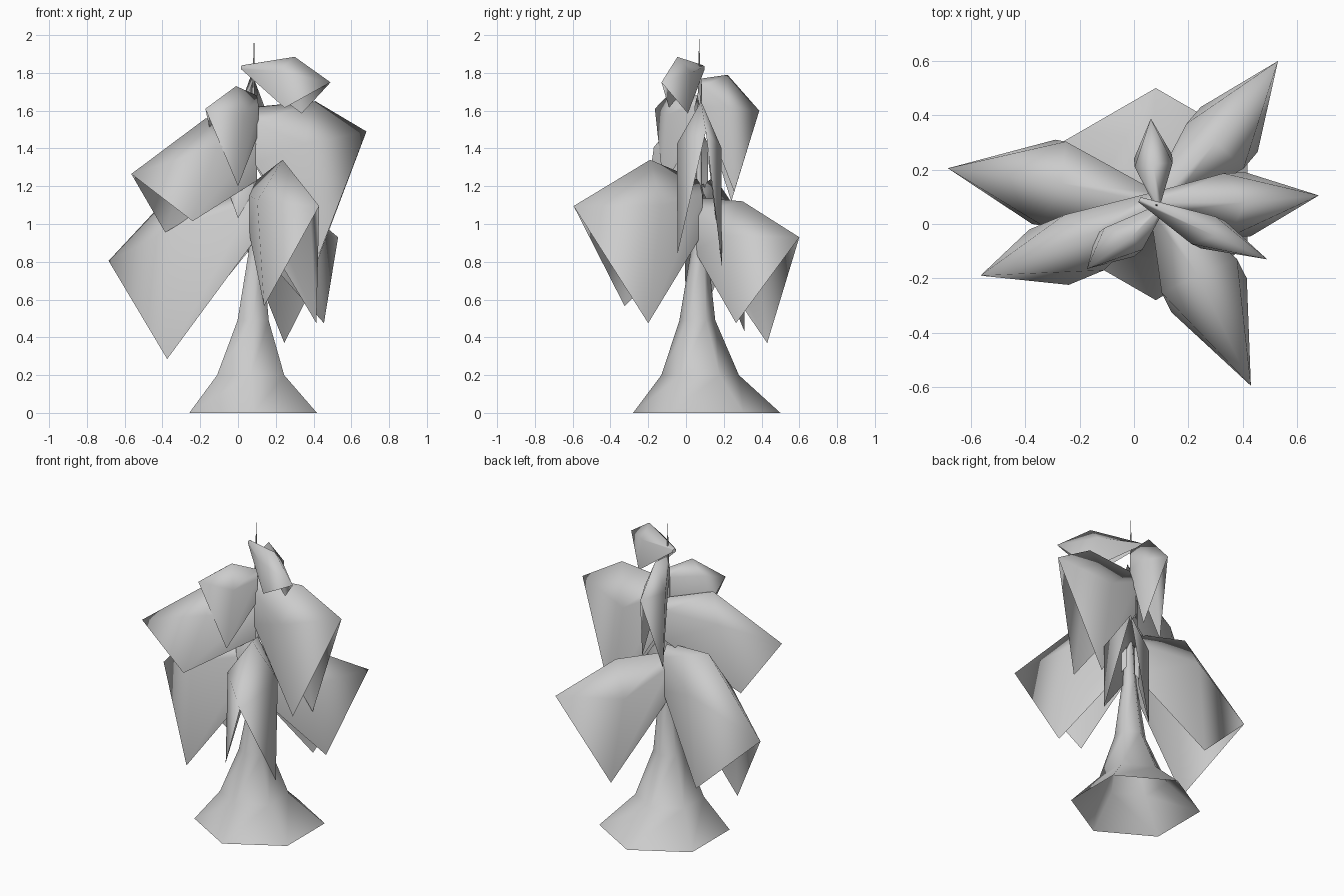
import bpy, bmesh
from math import sin, cos, pi
from mathutils import Vector

cube = bpy.data.objects.get("Cube")
if cube:
    bpy.data.objects.remove(cube, do_unlink=True)

# One plain grey for everything
grey = bpy.data.materials.new("plain_grey")
grey.use_nodes = True
colour = (0.6, 0.6, 0.6, 1)
grey.diffuse_color = colour
grey.node_tree.nodes["Principled BSDF"].inputs["Base Color"].default_value = colour


def finish(name, bm):
    """Turn a bmesh into a smooth shaded object with the grey material."""
    mesh = bpy.data.meshes.new(name)
    for face in bm.faces:
        face.smooth = True
    bm.to_mesh(mesh)
    bm.free()
    mesh.materials.append(grey)
    obj = bpy.data.objects.new(name, mesh)
    bpy.context.collection.objects.link(obj)
    return obj


def trunk(name, profile, sides=6):
    """Flared open trunk: rings of (x, y, z, radius), ending in a spike."""
    bm = bmesh.new()
    rings = []
    for x, y, z, radius in profile:
        angles = [2 * pi * (i + 0.5) / sides for i in range(sides)]
        rings.append([bm.verts.new((x + radius * cos(a), y + radius * sin(a), z))
                      for a in angles])
    for low, high in zip(rings, rings[1:]):
        for i in range(sides):
            j = (i + 1) % sides
            bm.faces.new((low[i], low[j], high[j], high[i]))
    return finish(name, bm)


def leaf(name, top, drop, ridge, tip, *corners, inset=0.08, grip=0.04):
    """Arched drooping leaf: a ridge from stem to tip with two hanging sides,
    whose roots sit on either side of the trunk."""
    bm = bmesh.new()
    top, ridge, tip = Vector(top), Vector(ridge), Vector(tip)
    axis = (tip - top).xy.normalized().to_3d()
    stem, crest, point = (bm.verts.new(p) for p in (top, ridge, tip))
    for corner in map(Vector, corners):
        left = axis.xy.cross((corner - top).xy) > 0
        across = Vector((-axis.y, axis.x, 0)) * (grip if left else -grip)
        shoulder = corner - axis * inset
        shoulder.z = ridge.z + (corner.z - ridge.z) * 0.28
        side, low = bm.verts.new(shoulder), bm.verts.new(corner)
        root = bm.verts.new(top + across - Vector((0, 0, drop)))
        collar = bm.verts.new(top + across - Vector((0, 0, drop * 0.28)))
        for face in ((stem, crest, side, collar), (crest, point, side),
                     (side, point, low), (collar, side, low, root)):
            bm.faces.new(face if left else face[::-1])
    return finish(name, bm)


# Trunk with a hexagonal flared foot, running up to a thin spike
trunk("trunk", [(0.08, 0.11, 0, 0.39), (0.067, 0.075, 0.2, 0.205),
                (0.08, 0.06, 0.49, 0.095), (0.095, 0.07, 0.85, 0.045),
                (0.09, 0.07, 1.2, 0.015), (0.08, 0.07, 1.6, 0.01),
                (0.085, 0.07, 1.98, 0.001)])

# Large lower leaves
leaf("back_left_leaf", (0.08, 0.07, 1.14), 0.28, (0.3, 0.3, 1.12), (0.53, 0.6, 0.93),
     (0.245, 0.43, 0.37), (0.455, 0.265, 0.475))
leaf("back_right_leaf", (0.085, 0.075, 1.2), 0.3, (-0.27, 0.15, 1.25), (-0.685, 0.205, 0.805),
     (-0.29, 0.31, 0.43), (-0.375, 0, 0.285), inset=0.04)
leaf("front_left_leaf", (0.095, 0.07, 1.23), 0.28, (0.236, -0.19, 1.34), (0.43, -0.595, 1.095),
     (0.138, -0.325, 0.565), (0.415, -0.2, 0.475))

# Large upper leaves
leaf("front_right_leaf", (0.085, 0.08, 1.5), 0.27, (-0.17, -0.04, 1.56), (-0.565, -0.19, 1.265),
     (-0.24, -0.224, 1.015), (-0.385, -0.02, 0.955), inset=0.14)
leaf("left_leaf", (0.085, 0.08, 1.62), 0.3, (0.41, 0.08, 1.65), (0.68, 0.105, 1.49),
     (0.41, 0.19, 0.775), (0.43, -0.045, 0.84))

# Small crown leaves
leaf("back_crown_leaf", (0.085, 0.08, 1.77), 0.15, (0.07, 0.22, 1.79), (0.062, 0.388, 1.6),
     (0.14, 0.255, 1.17), (0, 0.24, 1.12), inset=0.03, grip=0.015)
leaf("front_crown_leaf", (0.1, 0.06, 1.68), 0.2, (-0.01, -0.05, 1.73), (-0.173, -0.165, 1.61),
     (0, -0.12, 1.2), (-0.14, -0.04, 1.46), inset=0.04, grip=0.015)
leaf("top_crown_leaf", (0.02, 0.09, 1.84), 0.02, (0.3, -0.045, 1.885), (0.49, -0.13, 1.75),
     (0.337, 0.01, 1.585), (0.247, -0.09, 1.615), inset=0.04, grip=0.01)

# Tiny shoots
leaf("lower_shoot", (0.085, 0.07, 1.23), 0.05, (0.01, 0.05, 1.24), (-0.05, 0.04, 1.17),
     (0, 0, 1.03), (0, 0.09, 1.12), inset=0.02, grip=0.01)
leaf("upper_shoot", (0.085, 0.07, 1.4), 0.04, (0.05, 0.04, 1.4), (0.02, 0.03, 1.36),
     (0.05, 0.01, 1.3), (0.03, 0.06, 1.32), inset=0.01, grip=0.01)
